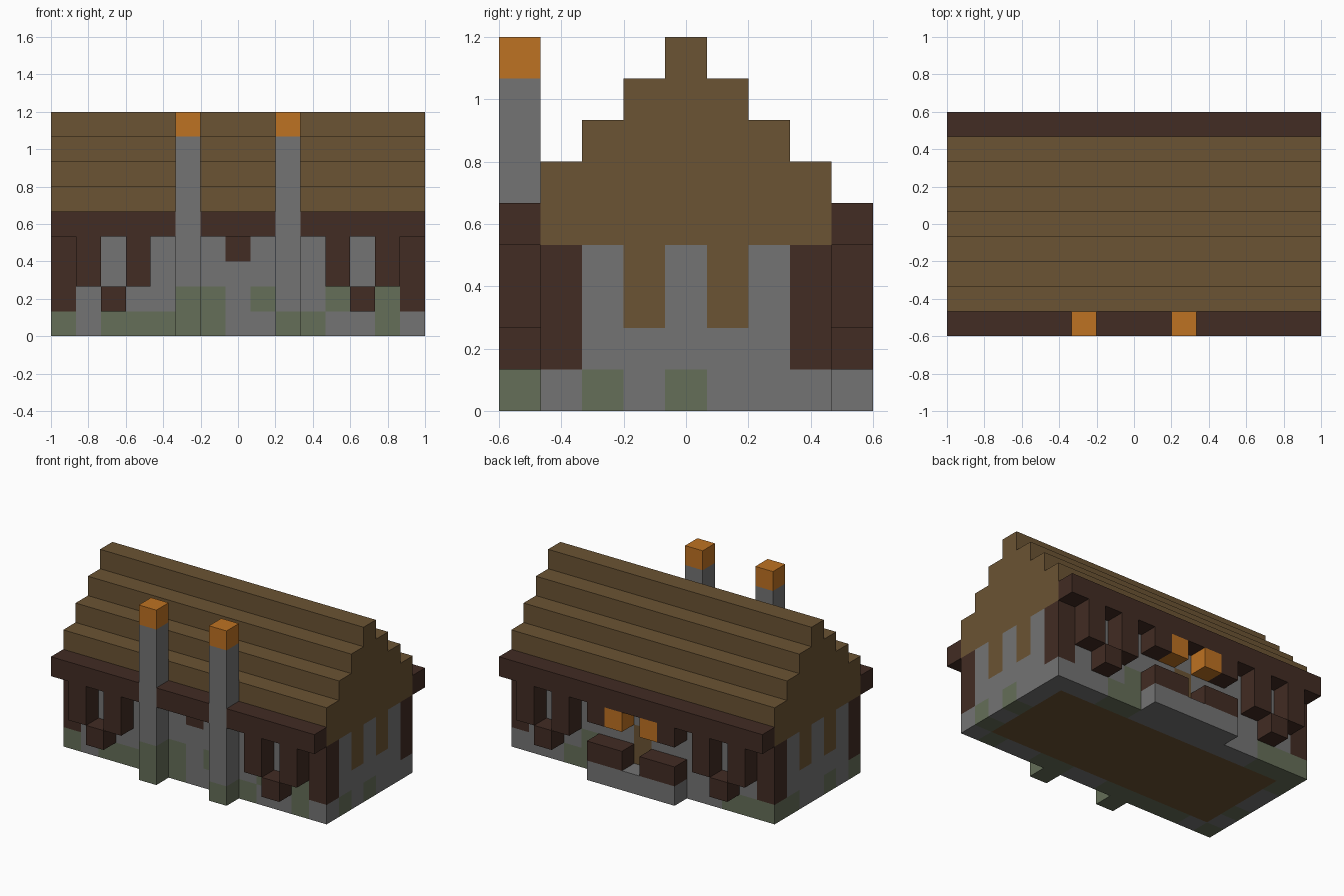
import bpy, bmesh
from mathutils import Vector

if "Cube" in bpy.data.objects:
    bpy.data.objects.remove(bpy.data.objects["Cube"], do_unlink=True)

U = 2 / 15                      # one building block
NX, NY = 15, 9                  # blocks along x and y


def material(name, rgb):
    m = bpy.data.materials.new(name)
    m.use_nodes = True
    m.diffuse_color = (*rgb, 1)
    m.node_tree.nodes["Principled BSDF"].inputs["Base Color"].default_value = (*rgb, 1)
    return m


STONE = material("grey stone", (0.174, 0.174, 0.174))
MOSS = material("mossy stone", (0.130, 0.156, 0.098))
DARK = material("dark timber", (0.054, 0.025, 0.017))
ROOF = material("brown planks", (0.147, 0.087, 0.033))
GLOW = material("orange glow", (0.515, 0.168, 0.016))
WALL_MATS = [STONE, MOSS, DARK, ROOF]


def to_world(x, y, z):
    return Vector(((x - NX / 2) * U, (y - NY / 2) * U, z * U))


def finish(name, bm, mats):
    bmesh.ops.recalc_face_normals(bm, faces=bm.faces)
    me = bpy.data.meshes.new(name)
    bm.to_mesh(me)
    bm.free()
    for m in mats:
        me.materials.append(m)
    ob = bpy.data.objects.new(name, me)
    bpy.context.scene.collection.objects.link(ob)
    return ob


def block_mesh(lo, hi):
    """Box from block corner lo to block corner hi."""
    bm = bmesh.new()
    a, b = to_world(*lo), to_world(*hi)
    bmesh.ops.create_cube(bm, size=1)
    for v in bm.verts:
        v.co = Vector([a[i] if v.co[i] < 0 else b[i] for i in range(3)])
    return bm


def block(name, lo, hi, mat):
    return finish(name, block_mesh(lo, hi), [mat])


# Walls: a box cut along the block grid, each face coloured by its block
moss_front = {(x, 0) for x in (0, 2, 3, 4, 5, 6, 9, 10, 13)} | {(x, 1) for x in (6, 8, 11, 13)}
moss_back = {(0, 0), (1, 0), (2, 0), (10, 0), (11, 0), (10, 1)}
moss_right, moss_left = {2, 4}, {1, 3, 6, 7}


def wall_colour(x, y, z, down):
    end = x in (0, NX - 1)
    front, back = y == 1, y == 7
    if down and not (end or front or back):
        return ROOF                                   # floor
    if end and (front or back) and z >= 1:
        return DARK                                   # corner posts
    if end and y in (3, 5) and z >= 2:
        return ROOF                                   # gable boards
    if x == 7 and ((front and z == 3)):
        return DARK
    if x == 7 and back and z in (1, 2):
        return ROOF                                   # door
    mossy = (front and (x, z) in moss_front) or (back and (x, z) in moss_back)
    if z == 0:
        mossy |= (x == NX - 1 and y in moss_right) or (x == 0 and y in moss_left)
    return MOSS if mossy else STONE


bm = block_mesh((0, 1, 0), (NX, 8, 4))
for axis, stops in enumerate((range(1, NX), range(2, 8), range(1, 4))):
    normal = Vector([float(i == axis) for i in range(3)])
    for s in stops:
        bmesh.ops.bisect_plane(bm, geom=bm.verts[:] + bm.edges[:] + bm.faces[:],
                               plane_co=to_world(s, s, s), plane_no=normal)
bm.normal_update()
for f in bm.faces:
    c = f.calc_center_median() - f.normal * U / 2
    cell = (int(c.x / U + NX / 2), int(c.y / U + NY / 2), int(c.z / U))
    f.material_index = WALL_MATS.index(wall_colour(*cell, f.normal.z < -0.5))
finish("walls", bm, WALL_MATS)

# Stepped roof: half profile mirrored, then extruded along x
half = [(3.5, 4), (3.5, 6), (2.5, 6), (2.5, 7), (1.5, 7), (1.5, 8), (0.5, 8), (0.5, 9)]
profile = half + [(-y, z) for y, z in reversed(half)]
bm = bmesh.new()
face = bm.faces.new([bm.verts.new(to_world(0, y + NY / 2, z)) for y, z in profile])
ends = bmesh.ops.extrude_face_region(bm, geom=[face])["geom"]
bmesh.ops.translate(bm, vec=(NX * U, 0, 0),
                    verts=[g for g in ends if isinstance(g, bmesh.types.BMVert)])
finish("stepped_roof", bm, [ROOF])

# Eaves, the front one broken by the chimneys
for i, (a, b) in enumerate(((0, 5), (6, 9), (10, NX))):
    block(f"front_eave_{i + 1}", (a, 0, 4), (b, 1, 5), DARK)
block("back_eave", (0, 8, 4), (NX, 9, 5), DARK)

# Chimneys: mossy foot, stone shaft, glowing top
for side, x, foot in (("right", 5, 2), ("left", 9, 1)):
    block(f"{side}_chimney_foot", (x, 0, 0), (x + 1, 1, foot), MOSS)
    block(f"{side}_chimney_shaft", (x, 0, foot), (x + 1, 1, 8), STONE)
    block(f"{side}_chimney_fire", (x, 0, 8), (x + 1, 1, 9), GLOW)

# Window shutters and flower boxes on both long sides
for wall, y in (("front", 0), ("back", 8)):
    for side, x in (("right", 2), ("left", 12)):
        block(f"{wall}_{side}_window_box", (x, y, 1), (x + 1, y + 1, 2), DARK)
        for n, sx in (("outer", x - 1), ("inner", x + 1)):
            block(f"{wall}_{side}_{n}_shutter", (sx, y, 2), (sx + 1, y + 1, 4), DARK)

# Back porch: step, railings, brackets and lanterns
block("porch_step", (5, 8, 0), (10, 9, 1), STONE)
for side, rail, bracket, lamp in (("right", 5, 5, 6), ("left", 8, 9, 8)):
    block(f"{side}_porch_rail", (rail, 8, 1), (rail + 2, 9, 2), DARK)
    block(f"{side}_porch_bracket", (bracket, 8, 3), (bracket + 1, 9, 4), DARK)
    block(f"{side}_porch_lantern", (lamp, 8, 3), (lamp + 1, 9, 4), GLOW)
